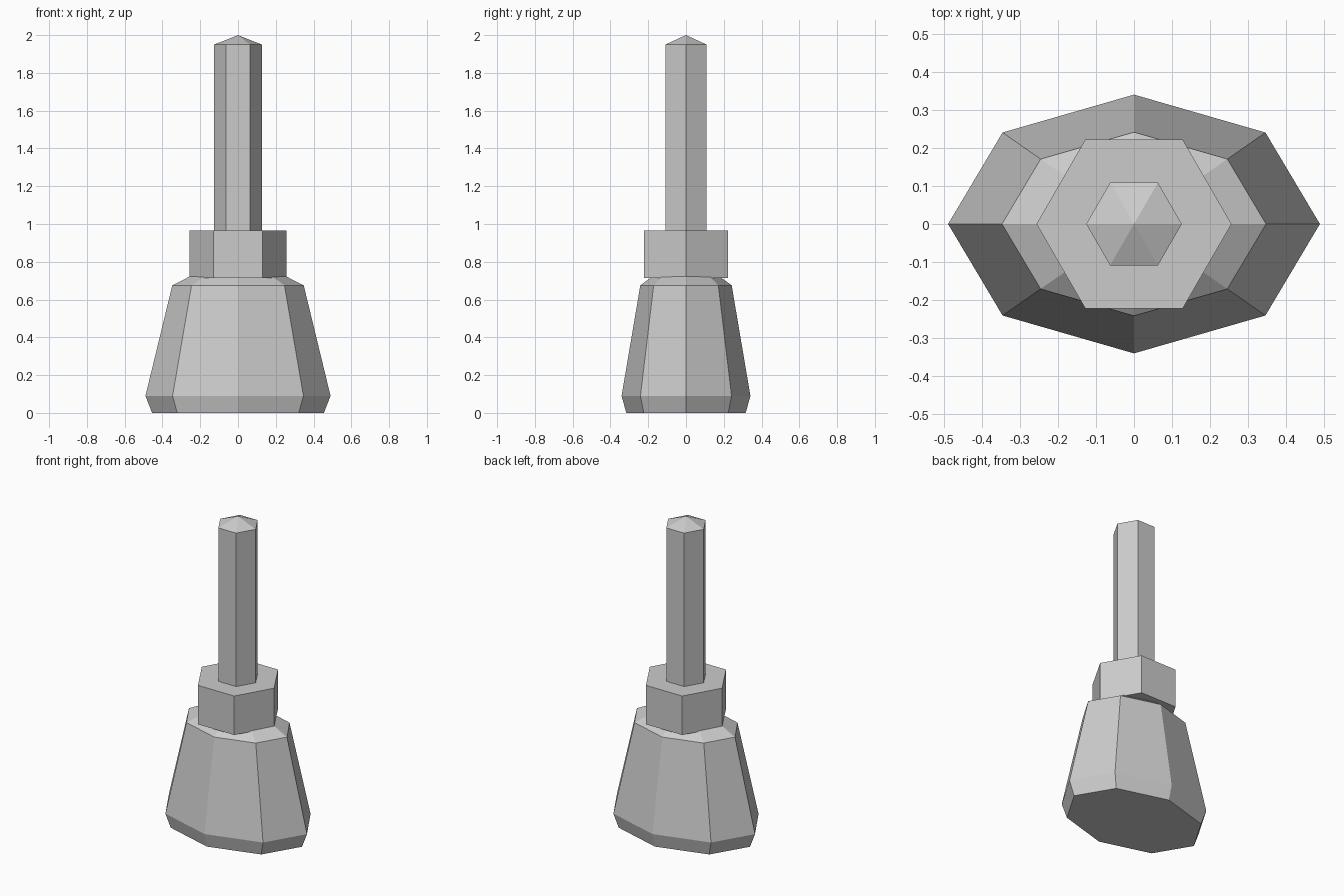
import bpy
import bmesh
import math

cube = bpy.data.objects.get("Cube")
if cube:
    bpy.data.objects.remove(cube, do_unlink=True)

# One plain grey for everything
GREY = (0.6, 0.6, 0.6, 1.0)
grey = bpy.data.materials.new("light grey")
grey.use_nodes = True
grey.diffuse_color = GREY
bsdf = next(n for n in grey.node_tree.nodes if n.type == "BSDF_PRINCIPLED")
bsdf.inputs["Base Color"].default_value = GREY


def stack(name, sides, rings, tip=None):
    """Flat-faced solid from (x radius, y radius, z) rings, with an optional pointed tip."""
    bm = bmesh.new()
    loops = []
    for rx, ry, z in rings:
        angles = [2 * math.pi * i / sides for i in range(sides)]
        loops.append([bm.verts.new((rx * math.cos(a), ry * math.sin(a), z)) for a in angles])
    bm.faces.new(loops[0][::-1])
    for low, high in zip(loops, loops[1:]):
        for i in range(sides):
            j = (i + 1) % sides
            bm.faces.new((low[i], low[j], high[j], high[i]))
    top = loops[-1]
    if tip is None:
        bm.faces.new(top)
    else:
        point = bm.verts.new((0, 0, tip))
        for i in range(sides):
            bm.faces.new((top[i], top[(i + 1) % sides], point))
    bmesh.ops.recalc_face_normals(bm, faces=bm.faces[:])
    mesh = bpy.data.meshes.new(name)
    bm.to_mesh(mesh)
    bm.free()
    mesh.materials.append(grey)
    obj = bpy.data.objects.new(name, mesh)
    bpy.context.collection.objects.link(obj)
    return obj


# Tapered oval foot with chamfered bottom and shoulder
stack("foot", 8, [(0.455, 0.316, 0.0), (0.49, 0.341, 0.09),
                  (0.348, 0.242, 0.675), (0.25, 0.174, 0.725)])

# Hexagonal nut resting on the foot
stack("nut", 6, [(0.257, 0.257, 0.715), (0.257, 0.257, 0.965)])

# Hexagonal rod with a shallow point
stack("rod", 6, [(0.126, 0.126, 0.9), (0.126, 0.126, 1.95)], tip=2.0)
